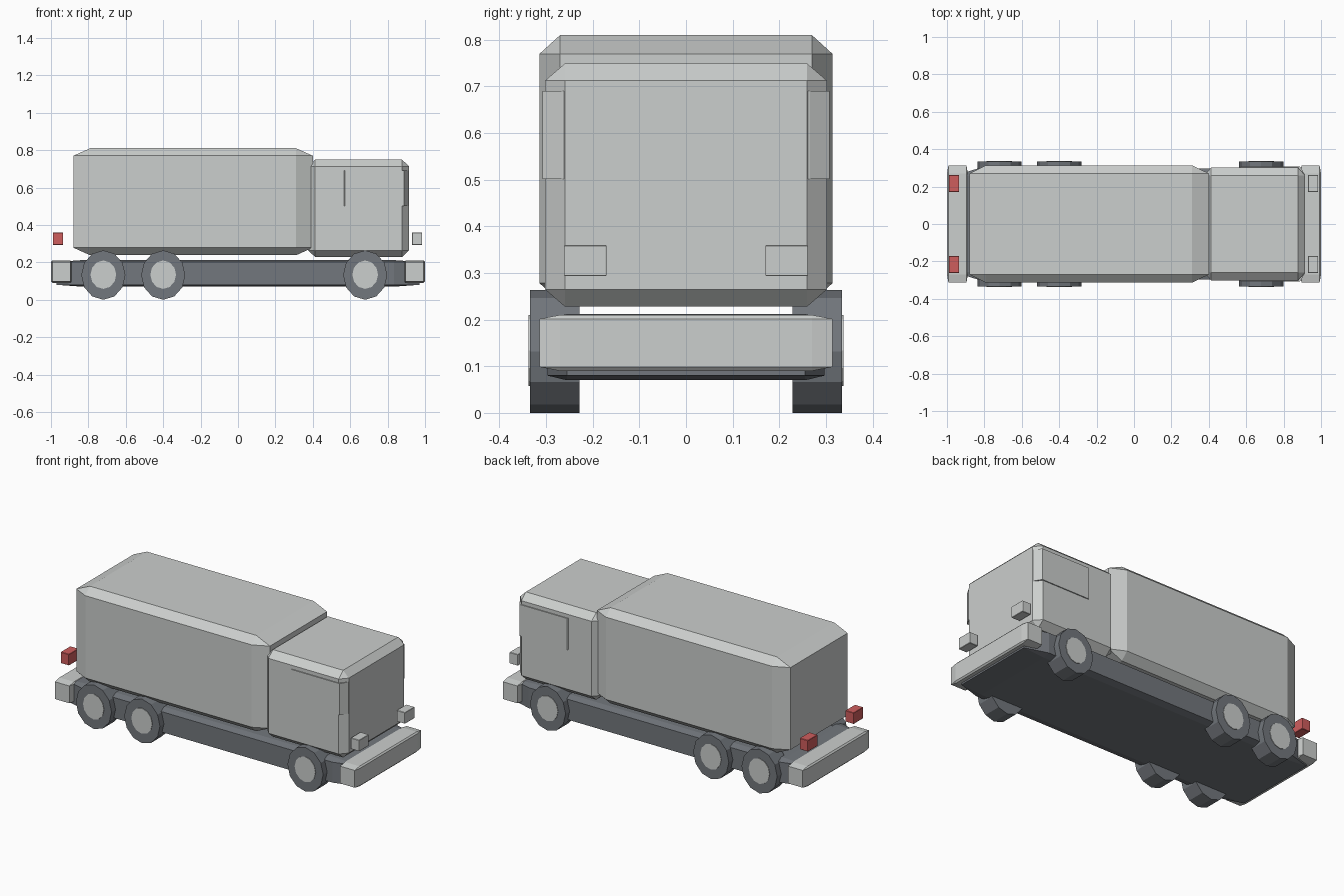
import bpy, bmesh
from mathutils import Matrix, Vector

cube = bpy.data.objects.get("Cube")
if cube:
    bpy.data.objects.remove(cube)


def material(name, rgb):
    m = bpy.data.materials.new(name)
    m.use_nodes = True
    colour = (*rgb, 1)
    m.diffuse_color = colour
    m.node_tree.nodes["Principled BSDF"].inputs["Base Color"].default_value = colour
    return m


BODY = material("light grey", (0.60, 0.62, 0.61))
DARK = material("dark slate", (0.17, 0.185, 0.205))
RED = material("red", (0.62, 0.11, 0.11))


def finish(bm, name, mat):
    bmesh.ops.recalc_face_normals(bm, faces=bm.faces)
    mesh = bpy.data.meshes.new(name)
    bm.to_mesh(mesh)
    bm.free()
    mesh.materials.append(mat)
    obj = bpy.data.objects.new(name, mesh)
    bpy.context.collection.objects.link(obj)


def box(name, mat, x, y, z, chamfer=0.07, upright_only=False):
    """Chamfered unit cube stretched to the given ranges."""
    bm = bmesh.new()
    bmesh.ops.create_cube(bm, size=1)
    edges = [e for e in bm.edges if not upright_only
             or abs(e.verts[0].co.z - e.verts[1].co.z) > 0.5]
    bmesh.ops.bevel(bm, geom=edges, offset=chamfer, segments=1, affect='EDGES')
    low, high = (Vector(c) for c in zip(x, y, z))
    bmesh.ops.scale(bm, vec=high - low, verts=bm.verts)
    bmesh.ops.translate(bm, vec=(low + high) / 2, verts=bm.verts)
    finish(bm, name, mat)


def disc(name, mat, x, z, y, radius_x, radius_z):
    """Twelve-sided drum lying along y."""
    bm = bmesh.new()
    bmesh.ops.create_cone(bm, cap_ends=True, segments=12, radius1=1, radius2=1,
                          depth=abs(y[1] - y[0]))
    bmesh.ops.rotate(bm, verts=bm.verts, matrix=Matrix.Rotation(1.5707963, 3, 'X'))
    bmesh.ops.scale(bm, vec=(radius_x, 1, radius_z), verts=bm.verts)
    bmesh.ops.translate(bm, vec=(x, sum(y) / 2, z), verts=bm.verts)
    finish(bm, name, mat)


# Main bodies
box("chassis", DARK, (-0.97, 0.97), (-0.297, 0.297), (0.07, 0.212))
box("cargo_body", BODY, (-0.88, 0.4), (-0.314, 0.314), (0.238, 0.81))
box("cab", BODY, (0.375, 0.915), (-0.302, 0.302), (0.228, 0.749))
box("cab_windows", BODY, (0.545, 0.913), (-0.308, 0.308), (0.502, 0.69), upright_only=True)

# Bumpers
box("front_bumper", BODY, (0.888, 1), (-0.314, 0.314), (0.09, 0.21))
box("rear_bumper", BODY, (-1, -0.888), (-0.314, 0.314), (0.09, 0.21))

# Lamps and wheels on both sides
for side, s in (("left", 1), ("right", -1)):
    lamp_y = sorted((0.17 * s, 0.262 * s))
    box(f"{side}_headlamp", BODY, (0.93, 0.985), lamp_y, (0.293, 0.36), 0.03)
    box(f"{side}_tail_lamp", RED, (-0.99, -0.935), lamp_y, (0.293, 0.36), 0.03)
    for axle, x in (("front", 0.68), ("middle", -0.4), ("rear", -0.72)):
        disc(f"{axle}_{side}_tyre", DARK, x, 0.132, (0.228 * s, 0.335 * s), 0.118, 0.132)
        disc(f"{axle}_{side}_hub", BODY, x, 0.134, (0.3 * s, 0.338 * s), 0.069, 0.076)
